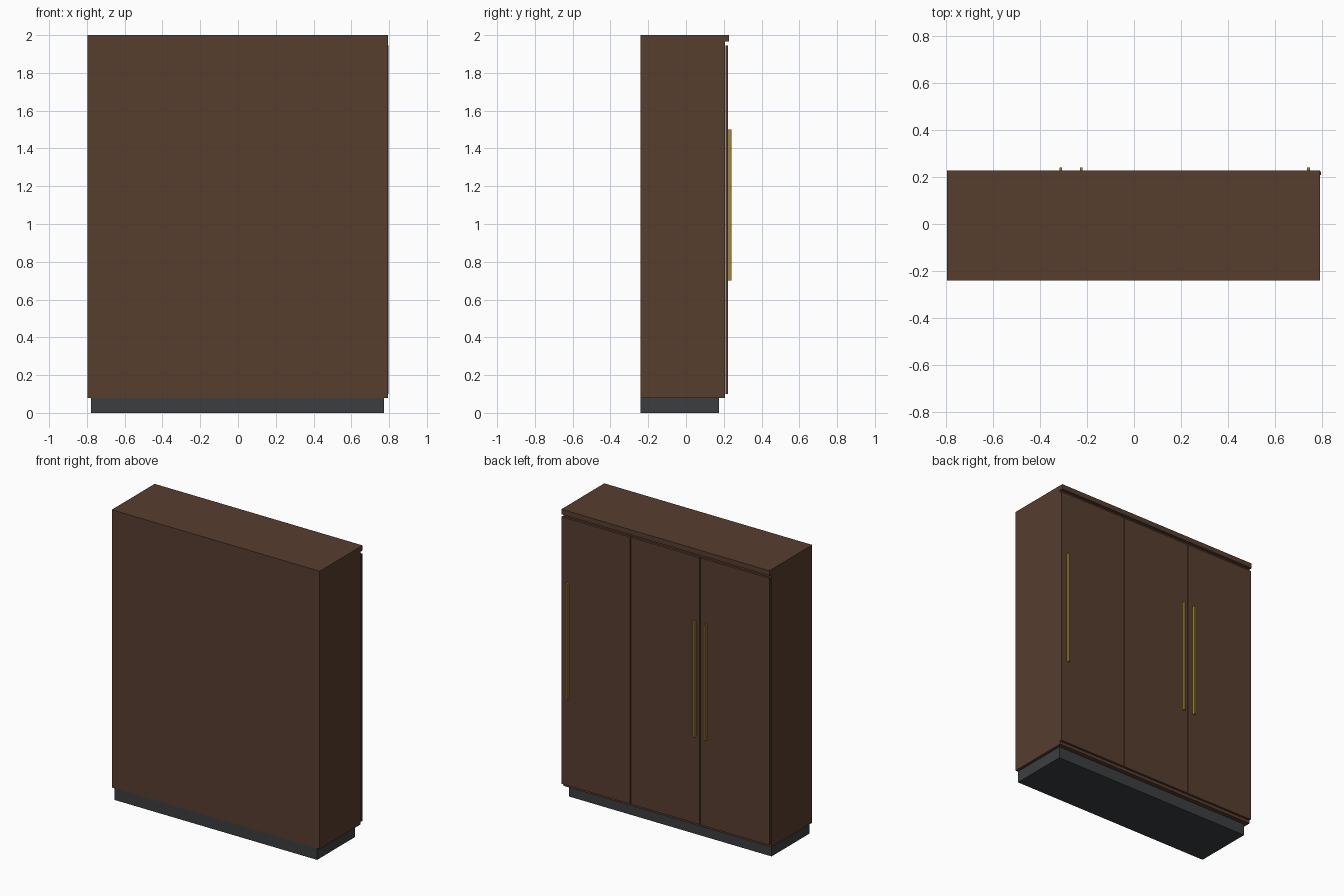
import bpy

if "Cube" in bpy.data.objects:
    bpy.data.objects.remove(bpy.data.objects["Cube"])


def material(name, color):
    m = bpy.data.materials.new(name)
    m.diffuse_color = color
    m.use_nodes = True
    m.node_tree.nodes["Principled BSDF"].inputs["Base Color"].default_value = m.diffuse_color
    return m


walnut = material("walnut", (0.095, 0.047, 0.028, 1))
charcoal = material("charcoal", (0.045, 0.048, 0.05, 1))
brass = material("brass", (0.36, 0.24, 0.035, 1))


def box(name, x, y, z, mat):
    """Box from (min, max) ranges on each axis."""
    bpy.ops.mesh.primitive_cube_add(size=1, location=[sum(r) / 2 for r in (x, y, z)])
    ob = bpy.context.object
    ob.name = name
    ob.scale = [r[1] - r[0] for r in (x, y, z)]
    bpy.ops.object.transform_apply(location=False, rotation=False, scale=True)
    ob.data.materials.append(mat)
    return ob


# Recessed plinth, carcass and overhanging top
box("plinth", (-0.777, 0.773), (-0.24, 0.175), (0, 0.08), charcoal)
box("carcass", (-0.797, 0.793), (-0.24, 0.206), (0.08, 1.965), walnut)
box("top_panel", (-0.797, 0.793), (-0.24, 0.228), (1.965, 2.0), walnut)

# Three doors, each with a long bar handle
handle_x = (-0.312, -0.225, 0.743)
for i, hx in enumerate(handle_x):
    left = -0.793 + i * 0.532
    box(f"door_{i + 1}", (left, left + 0.526), (0.208, 0.223), (0.10, 1.945), walnut)
    box(f"handle_{i + 1}", (hx - 0.006, hx + 0.006), (0.223, 0.24), (0.70, 1.50), brass)
